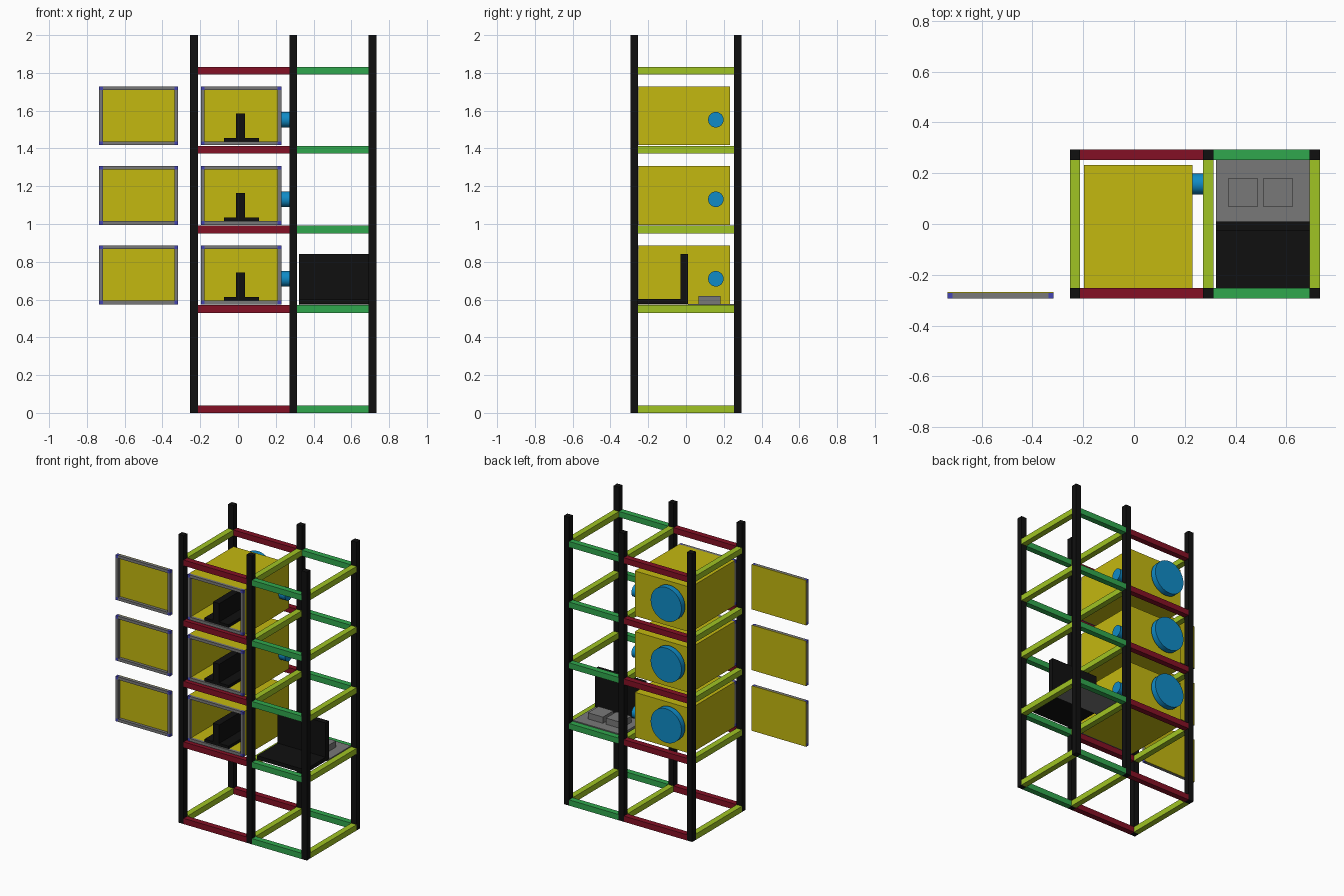
import bpy, bmesh, math
from mathutils import Matrix

if "Cube" in bpy.data.objects:
    bpy.data.objects.remove(bpy.data.objects["Cube"])


def material(name, r, g, b):
    m = bpy.data.materials.new(name)
    m.diffuse_color = (r, g, b, 1)
    m.use_nodes = True
    m.node_tree.nodes["Principled BSDF"].inputs["Base Color"].default_value = m.diffuse_color
    return m


BLACK = material("black", 0.005, 0.005, 0.005)
RED = material("dark red", 0.23, 0.005, 0.018)
GREEN = material("green", 0.03, 0.39, 0.075)
LIME = material("lime", 0.35, 0.55, 0.017)
YELLOW = material("yellow", 0.55, 0.48, 0.005)
GREY = material("grey", 0.19, 0.19, 0.19)
BLUE = material("blue", 0.005, 0.26, 0.57)
VIOLET = material("violet blue", 0.06, 0.06, 0.45)


def finish(name, bm, mat):
    me = bpy.data.meshes.new(name)
    bm.to_mesh(me)
    bm.free()
    me.materials.append(mat)
    ob = bpy.data.objects.new(name, me)
    bpy.context.collection.objects.link(ob)
    return ob


def block(name, x, y, z, mat):
    """Box from (low, high) ranges on each axis."""
    bm = bmesh.new()
    bmesh.ops.create_cube(bm, size=1)
    for v in bm.verts:
        v.co = [r[0] if c < 0 else r[1] for c, r in zip(v.co, (x, y, z))]
    return finish(name, bm, mat)


def cylinder(name, centre, radius, depth, axis, mat):
    bm = bmesh.new()
    turn = Matrix.Rotation(math.pi / 2, 4, 'Y' if axis == 'X' else 'X')
    bmesh.ops.create_cone(bm, cap_ends=True, segments=48, radius1=radius, radius2=radius,
                          depth=depth, matrix=Matrix.Translation(centre) @ turn)
    ob = finish(name, bm, mat)
    bpy.context.view_layer.objects.active = ob
    ob.select_set(True)
    bpy.ops.object.shade_smooth_by_angle(angle=math.radians(40))
    ob.select_set(False)


def frame(name, x, y, z, t):
    """Grey rectangular frame with violet corner blocks."""
    xi, zi = (x[0] + t, x[1] - t), (z[0] + t, z[1] - t)
    for xs in ((x[0], xi[0]), (xi[1], x[1])):
        block(name + "_side", xs, y, zi, GREY)
        for zs in ((z[0], zi[0]), (zi[1], z[1])):
            block(name + "_corner", xs, y, zs, VIOLET)
    for zs in ((z[0], zi[0]), (zi[1], z[1])):
        block(name + "_bar", xi, y, zs, GREY)


# Rack posts
POST_X = [(-0.253, -0.212), (0.272, 0.313), (0.692, 0.733)]
POST_Y = [(-0.293, -0.253), (0.253, 0.293)]
for px in POST_X:
    for py in POST_Y:
        block("post", px, py, (0, 2), BLACK)

# Rails on every level
for z in (0, 0.53, 0.951, 1.372, 1.792):
    rz = (z, z + 0.04)
    for py in POST_Y:
        block("wide_rail", (-0.212, 0.272), py, rz, RED)
        block("narrow_rail", (0.313, 0.692), py, rz, GREEN)
    for px in POST_X:
        block("depth_rail", px, (-0.253, 0.253), rz, LIME)

# Three chambers, each with its detached door
T = 0.02
X, Y = (-0.197, 0.23), (-0.252, 0.233)
for z in (0.575, 0.996, 1.417):
    top = z + 0.312
    # open-fronted box
    block("chamber_floor", X, Y, (z, z + T), YELLOW)
    block("chamber_roof", X, Y, (top - T, top), YELLOW)
    block("chamber_left", (X[0], X[0] + T), Y, (z + T, top - T), YELLOW)
    block("chamber_right", (X[1] - T, X[1]), Y, (z + T, top - T), YELLOW)
    block("chamber_back", (X[0] + T, X[1] - T), (Y[1] - T, Y[1]), (z + T, top - T), YELLOW)
    frame("opening_frame", X, (-0.272, -0.252), (z, top), T)
    # holder inside: base plate and upright fin
    block("holder_base", (-0.075, 0.11), (-0.26, 0.2), (z + T, z + 0.039), BLACK)
    block("holder_fin", (-0.01, 0.038), (-0.26, 0.2), (z + 0.039, z + 0.167), BLACK)
    # side port and rear fan
    cylinder("side_port", (0.255, 0.158, z + 0.135), 0.041, 0.05, 'X', BLUE)
    cylinder("rear_fan", (-0.052, 0.273, z + 0.178), 0.118, 0.04, 'Y', BLUE)
    # door
    DX = (-0.735, -0.317)
    frame("door_frame", DX, (-0.293, -0.272), (z, top), T)
    block("door_panel", DX, (-0.272, -0.268), (z, top), YELLOW)

# Work shelf with keyboard plate, screen and two small units
SX = (0.323, 0.692)
block("shelf_plate", SX, (0.01, 0.253), (0.56, 0.577), GREY)
block("keyboard_plate", SX, (-0.255, 0.01), (0.577, 0.604), BLACK)
block("screen", SX, (-0.028, 0.01), (0.604, 0.842), BLACK)
for ux in (0.372, 0.51):
    block("small_unit", (ux, ux + 0.115), (0.067, 0.182), (0.577, 0.62), GREY)
